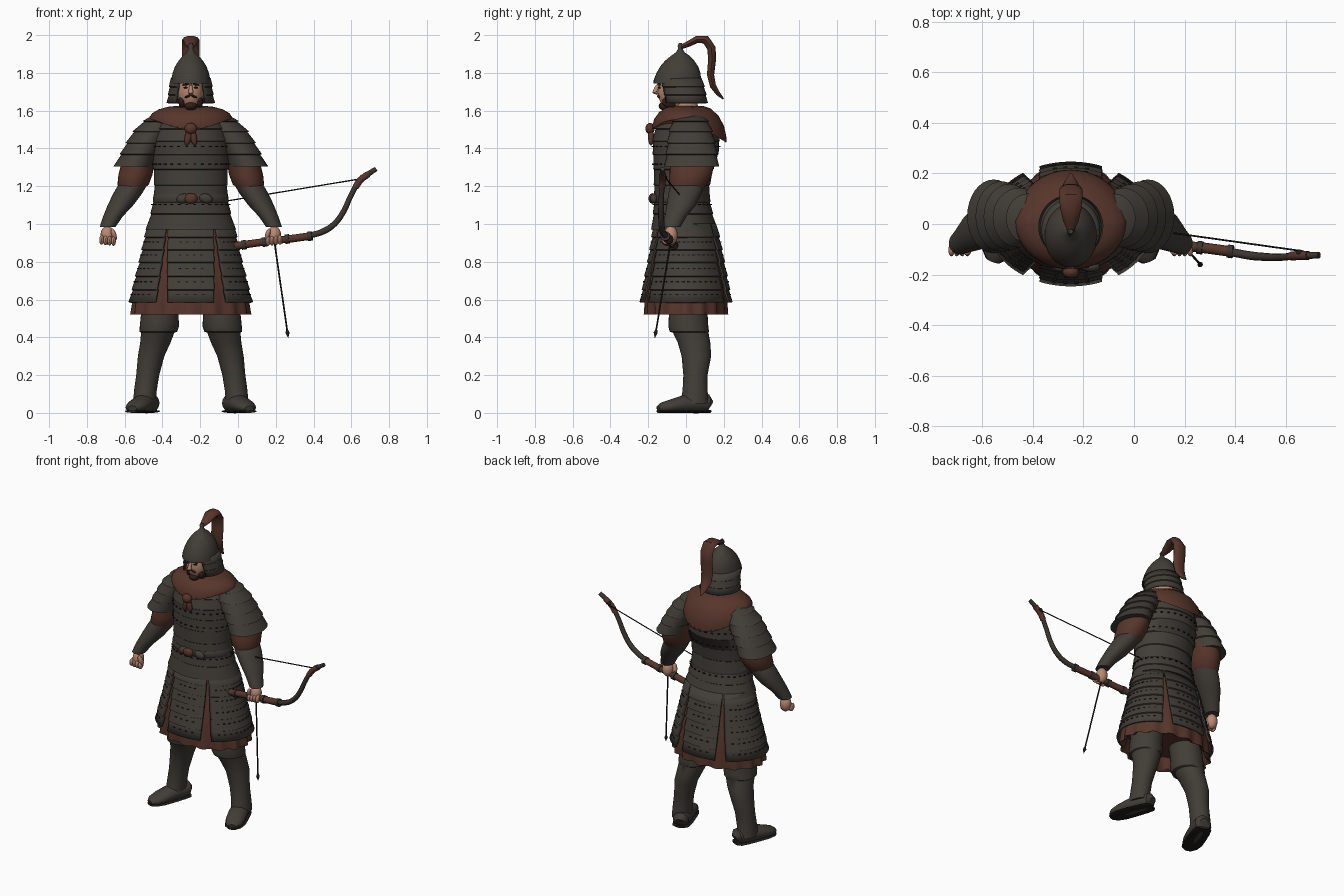
import bpy, bmesh, math
from mathutils import Vector, Matrix

if bpy.data.objects.get("Cube"):
    bpy.data.objects.remove(bpy.data.objects["Cube"])

CX = -0.25  # the body's middle; the bow fills the rest of the width


def material(name, r, g, b):
    m = bpy.data.materials.new(name)
    m.use_nodes = True
    m.diffuse_color = (r, g, b, 1)
    m.node_tree.nodes["Principled BSDF"].inputs["Base Color"].default_value = (r, g, b, 1)
    return m


ARMOUR = material("armour grey", .054, .048, .039)
CLOTH = material("rust cloth", .095, .036, .024)
SKIN = material("skin", .48, .25, .17)
HAIR = material("dark hair", .03, .014, .01)
BLACK = material("blackened iron", .014, .012, .011)
WOOD = material("bow horn", .045, .035, .028)


def finish(name, bm, mat):
    bmesh.ops.recalc_face_normals(bm, faces=bm.faces)
    mesh = bpy.data.meshes.new(name)
    bm.to_mesh(mesh)
    bm.free()
    mesh.materials.append(mat)
    ob = bpy.data.objects.new(name, mesh)
    bpy.context.collection.objects.link(ob)
    return ob


def skin_rings(name, rings, mat, closed=True):
    bm = bmesh.new()
    vs = [[bm.verts.new(p) for p in ring] for ring in rings]
    n = len(vs[0])
    for a, b in zip(vs, vs[1:]):
        for i in range(n if closed else n - 1):
            j = (i + 1) % n
            bm.faces.new((a[i], a[j], b[j], b[i]))
    if closed:
        bm.faces.new(vs[0])
        bm.faces.new(vs[-1])
    return finish(name, bm, mat)


def loft(name, rings, mat, side=1, arc=None, seg=32):
    """Stacked ellipses (z, cx, cy, rx, ry, wave); arc = (middle, half at top, half at bottom)."""
    out = []
    for k, ring in enumerate(rings):
        z, cx, cy, rx, ry = ring[:5]
        wave = ring[5] if len(ring) > 5 else 0
        if arc:
            half = arc[1] + (arc[2] - arc[1]) * (rings[0][0] - z) / (rings[0][0] - rings[-1][0])
            angles = [math.radians(arc[0] + half * (2 * i / seg - 1)) for i in range(seg + 1)]
        else:
            angles = [math.tau * i / seg for i in range(seg)]
        out.append([(CX + side * (cx + (rx + wave * math.cos(16 * a)) * math.sin(a)),
                     cy - (ry + wave * math.cos(16 * a)) * math.cos(a), z) for a in angles])
    ob = skin_rings(name, out, mat, not arc)
    if arc:
        mod = ob.modifiers.new("thickness", "SOLIDIFY")
        mod.thickness = .012
        mod.offset = 0
    return ob


def sample(rings, t):
    x = t * (len(rings) - 1)
    i = min(int(x), len(rings) - 2)
    return [a + (b - a) * (x - i) for a, b in zip(rings[i], rings[i + 1])]


def rows(rings, n, flare):
    """Overlapping lamellar rows: every row flares at its lower edge."""
    out = [rings[0]]
    for i in range(1, n + 1):
        z, cx, cy, rx, ry = sample(rings, i / n)
        out.append((z, cx, cy, rx + flare, ry + flare))
        if i < n:
            out.append((z - .004, cx, cy, rx, ry))
    return out


def sweep(name, path, mat, matrix, seg=16):
    """Path (y, z, half width, half thickness) swept in the local yz plane."""
    out = []
    for i, (y, z, w, t) in enumerate(path):
        a, b = path[max(i - 1, 0)], path[min(i + 1, len(path) - 1)]
        d = Vector((0, b[0] - a[0], b[1] - a[1])).normalized()
        up = Vector((0, -d.z, d.y))
        ang = [math.tau * k / seg for k in range(seg)]
        out.append([matrix @ (Vector((w * math.cos(q), y, z)) + up * t * math.sin(q)) for q in ang])
    return skin_rings(name, out, mat)


def ball(name, loc, size, mat, turn=(0, 0, 0)):
    bm = bmesh.new()
    bmesh.ops.create_uvsphere(bm, u_segments=16, v_segments=10, radius=1)
    rot = Matrix.Rotation(turn[2], 4, "Z") @ Matrix.Rotation(turn[1], 4, "Y") @ Matrix.Rotation(turn[0], 4, "X")
    bm.transform(Matrix.Translation(loc) @ rot @ Matrix.Diagonal((*size, 1)))
    return finish(name, bm, mat)


def tube(name, pts, mat, radius):
    """Round rod along points (x, y, z, relative radius)."""
    c = bpy.data.curves.new(name, "CURVE")
    c.dimensions = "3D"
    c.bevel_depth, c.bevel_resolution, c.resolution_u, c.use_fill_caps = radius, 3, 8, True
    s = c.splines.new("BEZIER")
    s.bezier_points.add(len(pts) - 1)
    for p, q in zip(s.bezier_points, pts):
        p.co, p.radius = q[:3], q[3]
        p.handle_left_type = p.handle_right_type = "AUTO"
    c.materials.append(mat)
    ob = bpy.data.objects.new(name, c)
    bpy.context.collection.objects.link(ob)


def lacing(name, rings, heights, count, skip=()):
    """Short dark stitches lying on the armour."""
    bm = bmesh.new()
    for t in heights:
        z, cx, cy, rx, ry = sample(rings, t)
        for i in range(count):
            a = math.tau * (i + .5) / count
            if any(abs(math.degrees(a) - s) < 9 for s in skip):
                continue
            tangent = math.atan2(ry * math.sin(a), rx * math.cos(a))
            m = Matrix.Translation((CX + (rx + .007) * math.sin(a), cy - (ry + .007) * math.cos(a), z))
            bmesh.ops.create_cube(bm, size=1, matrix=m @ Matrix.Rotation(tangent, 4, "Z")
                                  @ Matrix.Diagonal((.014, .008, .006, 1)))
    finish(name, bm, BLACK)


# Torso and skirt
torso = [(1.6, 0, .01, .1, .1), (1.55, 0, .01, .17, .155), (1.47, 0, 0, .2, .175),
         (1.38, 0, 0, .2, .172), (1.28, 0, -.015, .195, .153), (1.17, 0, -.025, .188, .14),
         (1.08, 0, -.018, .202, .15), (.97, 0, -.008, .235, .172)]
loft("torso_armour", rows(torso, 9, .005), ARMOUR, seg=48)
lacing("torso_lacing", torso, (.38, .52, .82), 30)
loft("underskirt", [(1.0, 0, 0, .19, .13), (.8, 0, 0, .25, .178), (.62, 0, 0, .3, .212, .004),
                    (.52, 0, 0, .31, .213, .011), (.53, 0, 0, .29, .195, .01), (.6, 0, 0, .26, .17)], CLOTH, seg=96)
skirt = [(1.0, 0, -.005, .22, .158), (.9, 0, 0, .243, .177), (.8, 0, 0, .265, .195),
         (.69, 0, 0, .293, .217), (.585, 0, 0, .318, .234)]
for label, middle, top, bottom in (("front", 0, 32, 22), ("left", 90, 56, 55),
                                   ("back", 180, 32, 22), ("right", 270, 56, 55)):
    loft("skirt_panel_" + label, rows(skirt, 6, .007), ARMOUR, arc=(middle, top, bottom))
lacing("skirt_lacing", skirt, (.24, .41, .58, .74, .9), 44, (28, 152, 208, 332))

# Belt and its knot
loft("belt", [(1.155, 0, -.025, .194, .147), (1.15, 0, -.025, .198, .15),
              (1.12, 0, -.023, .201, .153), (1.115, 0, -.022, .199, .15)], ARMOUR, seg=48)
ball("belt_knot", (CX, -.178, 1.135), (.036, .02, .028), CLOTH)
for s in (-1, 1):
    ball("belt_buckle", (CX + s * .06 + .02, -.17, 1.135), (.036, .02, .025), ARMOUR, (0, s * .25, 0))

# Shoulder scarf, low at the back and pointed in front
scarf = []
for t in (0, .2, .45, .7, .9, 1, .97):
    ring = []
    for i in range(48):
        a = math.tau * i / 48
        f, b = max(math.cos(a), 0), max(-math.cos(a), 0)
        low = 1.555 - .055 * f ** 3 - .125 * b
        spread = .075 + .145 * math.sin(t * math.pi / 2)
        depth = .08 + (.11 if f else .125) * math.sin(t * math.pi / 2)
        ring.append((CX + spread * math.sin(a), .01 - depth * math.cos(a), 1.625 + (low - 1.625) * t ** 1.7))
    scarf.append(ring)
skin_rings("shoulder_scarf", scarf, CLOTH)
ball("scarf_knot", (CX, -.19, 1.505), (.033, .025, .03), CLOTH)
for s in (-1, 1):
    ball("scarf_tail", (CX + s * .014, -.185, 1.46), (.018, .016, .045), CLOTH, (0, -s * .2, 0))

# Arms and legs
pauldron = [(1.575, .15, .02, .05, .06), (1.545, .17, .022, .078, .09), (1.49, .205, .025, .096, .11),
            (1.43, .243, .028, .094, .122), (1.37, .275, .03, .094, .131), (1.305, .305, .03, .097, .138)]
sleeve = [(1.42, .24, .03, .07, .1), (1.32, .28, .033, .088, .118), (1.26, .293, .025, .09, .112),
          (1.21, .305, .01, .083, .1), (1.18, .315, .005, .06, .08)]
bracer = [(1.23, .3, .01, .06, .07), (1.215, .303, .01, .077, .09), (1.16, .335, -.005, .076, .088),
          (1.1, .372, -.025, .068, .078), (1.04, .412, -.055, .052, .058), (.985, .44, -.075, .042, .046)]
boot = [(.62, .15, .01, .1, .1), (.51, .165, .012, .1, .103), (.46, .166, .012, .104, .106),
        (.43, .172, .018, .1, .104), (.425, .175, .025, .088, .094), (.37, .188, .043, .08, .086),
        (.3, .21, .055, .07, .078), (.2, .228, .05, .061, .064), (.12, .24, .048, .06, .066),
        (.05, .246, .045, .06, .075)]
foot = [(.085, .04, .028, .03), (.07, .05, .05, .05), (.02, .05, .057, .052), (-.06, .046, .06, .048),
        (-.13, .036, .06, .036), (-.18, .028, .048, .028), (-.205, .022, .024, .016)]
for s, label in ((-1, "right_"), (1, "left_")):
    loft(label + "pauldron", rows(pauldron, 5, .008), ARMOUR, s)
    loft(label + "sleeve", sleeve, CLOTH, s)
    loft(label + "bracer", bracer, ARMOUR, s)
    loft(label + "boot", boot, ARMOUR, s)
    place = Matrix.Translation((CX + s * .237, .045, 0)) @ Matrix.Rotation(s * .36, 4, "Z")
    sweep(label + "foot", foot, ARMOUR, place)
    sole = [(y, .008, w + .004, .008) for y, z, w, t in foot]
    sweep(label + "sole", sole, BLACK, place)
    hand = Vector((CX + s * .442, -.08, .94))
    ball(label + "palm", hand, (.036, .036, .05), SKIN)
    for i in range(4):
        ball(label + "finger", hand + Vector((s * (.03 - .021 * i), -.022, -.024 - .002 * i)),
             (.0125, .026, .026), SKIN)
    ball(label + "thumb", hand + Vector((-s * .035, -.025, .004)), (.013, .018, .034), SKIN, (.3, s * .3, 0))

# Head
loft("neck", [(1.68, 0, -.01, .055, .06), (1.56, 0, .005, .07, .075)], SKIN)
ball("face", (CX, -.055, 1.7), (.072, .095, .105), SKIN)
sweep("nose", [(-.145, 1.74, .007, .008), (-.158, 1.715, .01, .013), (-.166, 1.697, .014, .014),
               (-.15, 1.687, .009, .005)], SKIN, Matrix.Translation((CX, 0, 0)), 10)
ball("chin_beard", (CX, -.105, 1.625), (.034, .04, .026), HAIR)
for s in (-1, 1):
    ball("eye", (CX + s * .027, -.14, 1.722), (.012, .008, .005), BLACK)
    ball("brow", (CX + s * .028, -.142, 1.738), (.018, .009, .005), HAIR, (0, s * .15, 0))
    ball("moustache", (CX + s * .016, -.144, 1.676), (.018, .01, .006), HAIR, (0, s * .4, 0))
    ball("jaw_beard", (CX + s * .045, -.085, 1.648), (.02, .04, .034), HAIR)

# Helmet, neck guard and plume
dome = [(1.745, 0, -.045, .106, .127), (1.762, 0, -.045, .104, .126), (1.8, 0, -.04, .096, .116),
        (1.835, 0, -.036, .083, .1), (1.865, 0, -.033, .064, .077), (1.89, 0, -.03, .043, .05),
        (1.908, 0, -.03, .022, .024), (1.925, 0, -.03, .013, .013), (1.945, 0, -.03, .014, .014),
        (1.957, 0, -.03, .008, .008)]
loft("helmet_dome", dome, ARMOUR)
guard = [(1.77, 0, -.035, .1, .112), (1.71, 0, -.02, .108, .115), (1.64, 0, -.01, .118, .116)]
loft("neck_guard", rows(guard, 3, .005), ARMOUR, arc=(180, 146, 140))
plume = [(-.03, 1.935, .012, .012), (.01, 1.952, .03, .016), (.06, 1.978, .042, .02), (.105, 1.975, .046, .024),
         (.135, 1.93, .046, .024), (.138, 1.87, .045, .022), (.13, 1.79, .044, .02),
         (.143, 1.73, .038, .017), (.17, 1.69, .024, .012), (.198, 1.662, .005, .004)]
sweep("plume", plume, CLOTH, Matrix.Translation((CX, 0, 0)), 10)

# Bow, string and arrow
tube("bow_grip", [(-.03, -.06, .882, 1), (.1, -.075, .9, 1), (.19, -.085, .912, .9),
                  (.28, -.095, .922, 1), (.375, -.108, .935, 1)], CLOTH, .021)
for x, y, z in ((.02, -.066, .888), (.13, -.078, .903), (.25, -.092, .919), (.37, -.107, .934)):
    tube("grip_collar", [(x, y, z, 1), (x + .022, y - .003, z + .003, 1)], WOOD, .026)
tube("bow_limb", [(.36, -.106, .933, 1), (.46, -.125, .965, 1.05), (.515, -.13, 1.005, 1), (.558, -.132, 1.065, .95),
                  (.6, -.13, 1.155, .9), (.645, -.126, 1.23, .9), (.69, -.124, 1.265, .9),
                  (.732, -.124, 1.292, .8)], WOOD, .016)
tube("bow_tip_binding", [(.622, -.127, 1.195, 1), (.648, -.125, 1.232, 1), (.69, -.124, 1.265, 1)], CLOTH, .018)
ball("bow_nock", (.655, -.115, 1.245), (.012, .014, .016), BLACK)
tube("bow_string", [(.672, -.108, 1.243, 1), (-.1, .0, 1.115, 1)], BLACK, .0035)
tube("arrow_shaft", [(.185, -.073, .96, 1), (.262, -.16, .425, 1)], BLACK, .0045)
tube("arrow_head", [(.2595, -.1575, .44, .5), (.262, -.1605, .425, 1), (.266, -.165, .397, .08)], BLACK, .011)

# Smooth shading that keeps the armour edges crisp
bpy.ops.object.select_all(action="DESELECT")
for ob in bpy.context.scene.objects:
    if ob.type == "MESH":
        ob.select_set(True)
        bpy.context.view_layer.objects.active = ob
bpy.ops.object.shade_smooth_by_angle(angle=math.radians(40))
